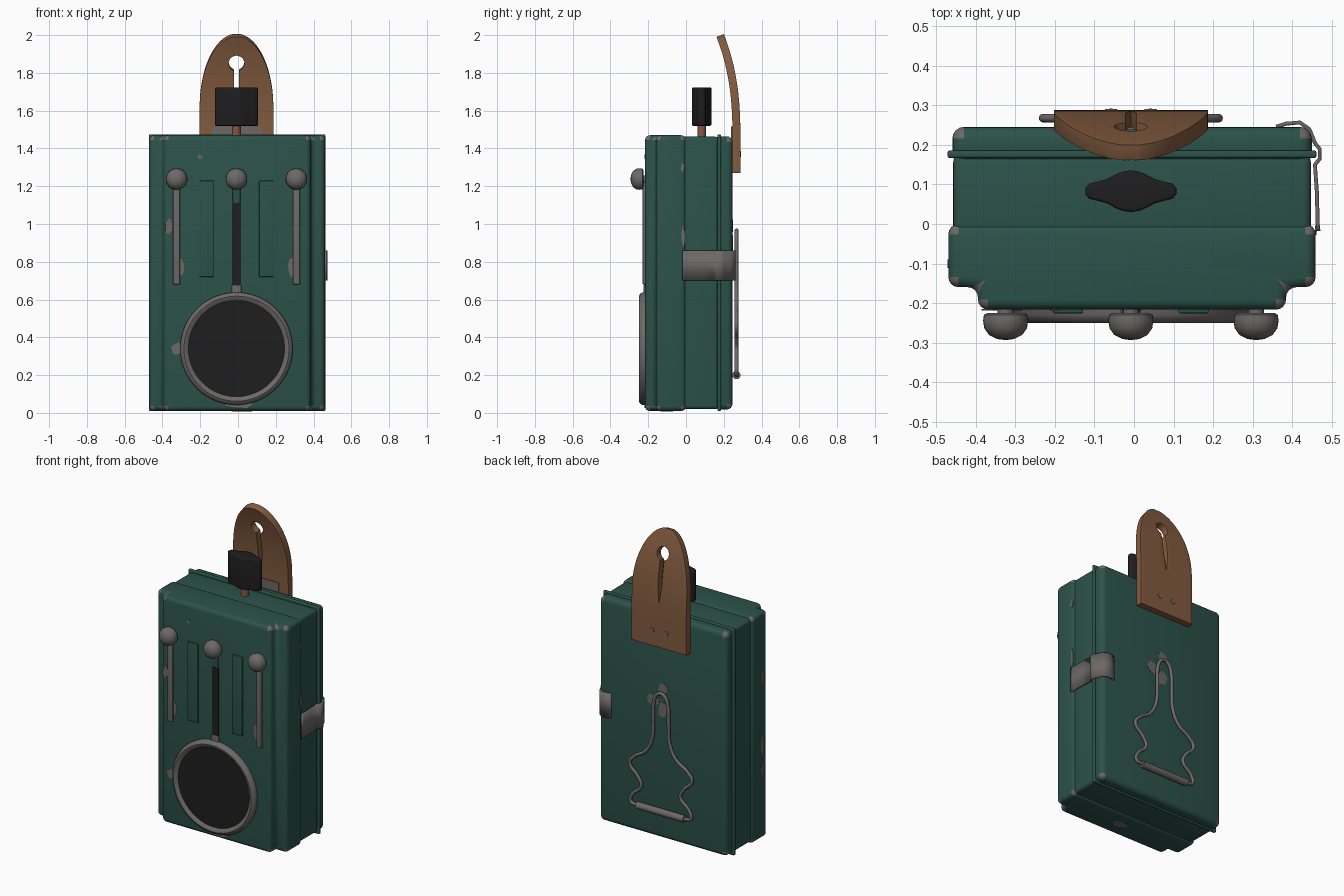
import bpy, bmesh, math, random
from mathutils import Vector

random.seed(4)
cube = bpy.data.objects.get("Cube")
if cube:
    bpy.data.objects.remove(cube, do_unlink=True)


def material(name, r, g, b):
    m = bpy.data.materials.new(name)
    m.use_nodes = True
    m.diffuse_color = (r, g, b, 1)
    m.node_tree.nodes["Principled BSDF"].inputs["Base Color"].default_value = (r, g, b, 1)
    m.node_tree.nodes["Principled BSDF"].inputs["Roughness"].default_value = 0.6
    return m


GREEN = material("green paint", 0.025, 0.085, 0.068)
METAL = material("bare metal", 0.15, 0.14, 0.135)
BLACK = material("black", 0.013, 0.013, 0.013)
LEATHER = material("brown leather", 0.225, 0.105, 0.05)
COPPER = material("copper", 0.25, 0.095, 0.05)
CX = -0.008   # centre line of the fittings
AXES = {"x": lambda a, b, h: (h, a, b),
        "y": lambda a, b, h: (a, h, b),
        "z": lambda a, b, h: (a, b, h)}


def finish(name, bm, mats, angle=40):
    bmesh.ops.recalc_face_normals(bm, faces=bm.faces)
    me = bpy.data.meshes.new(name)
    bm.to_mesh(me)
    bm.free()
    for m in mats:
        me.materials.append(m)
    for p in me.polygons:
        p.use_smooth = True
    me.set_sharp_from_angle(angle=math.radians(angle))
    ob = bpy.data.objects.new(name, me)
    bpy.context.collection.objects.link(ob)
    return ob


def prism(name, pts, axis, lo, hi, mat, bevel=0, worn=False):
    """Extrude a 2D outline along an axis, round its hard edges, bare its corners."""
    bm = bmesh.new()
    f = bm.faces.new([bm.verts.new(AXES[axis](a, b, lo)) for a, b in pts])
    new = bmesh.ops.extrude_face_region(bm, geom=[f])["geom"]
    shift = Vector(AXES[axis](0, 0, hi - lo))
    bmesh.ops.translate(bm, verts=[v for v in new if isinstance(v, bmesh.types.BMVert)], vec=shift)
    bmesh.ops.recalc_face_normals(bm, faces=bm.faces)
    if bevel:
        hard = [e for e in bm.edges if e.calc_face_angle(0) > 0.9]
        bmesh.ops.bevel(bm, geom=hard, offset=bevel, segments=4, profile=0.5,
                        affect="EDGES", clamp_overlap=True)
    bm.normal_update()
    if worn:
        for f in bm.faces:
            if min(abs(c) for c in f.normal) > 0.12:
                f.material_index = 1
    return finish(name, bm, [mat, METAL] if worn else [mat])


def rect(a0, a1, b0, b1):
    return [(a0, b0), (a1, b0), (a1, b1), (a0, b1)]


def lathe(name, profile, x, z, mat, steps=48):
    """Turn a (radius, y) profile about an axis along y."""
    bm = bmesh.new()
    vs = [bm.verts.new((x + r, y, z)) for r, y in profile]
    es = [bm.edges.new(p) for p in zip(vs, vs[1:])]
    bmesh.ops.spin(bm, geom=vs + es, cent=(x, 0, z), axis=(0, 1, 0),
                   angle=math.tau, steps=steps)
    bmesh.ops.remove_doubles(bm, verts=bm.verts, dist=0.0002)
    return finish(name, bm, [mat])


def tube(name, pts, radius, mat, smooth=True):
    cu = bpy.data.curves.new(name, "CURVE")
    cu.dimensions = "3D"
    cu.bevel_depth, cu.bevel_resolution, cu.resolution_u = radius, 4, 8
    cu.use_fill_caps = True
    sp = cu.splines.new("BEZIER" if smooth else "POLY")
    if smooth:
        sp.bezier_points.add(len(pts) - 1)
        for bp, p in zip(sp.bezier_points, pts):
            bp.co = p
            bp.handle_left_type = bp.handle_right_type = "AUTO"
    else:
        sp.points.add(len(pts) - 1)
        for q, p in zip(sp.points, pts):
            q.co = (*p, 1)
    cu.materials.append(mat)
    ob = bpy.data.objects.new(name, cu)
    bpy.context.collection.objects.link(ob)


def fleck(axis, a, b, ra, rb, h):
    """Thin irregular patch of bare metal."""
    pts = []
    for i in range(11):
        t, k = math.tau * i / 11, random.uniform(0.75, 1.15)
        pts.append((a + ra * k * math.cos(t), b + rb * k * math.sin(t)))
    prism("worn_patch", pts, axis, h - 0.002, h + 0.002, METAL)


# Case: stepped front shell, rear shell, thin rim and back lid
half = [(0.465, 0), (0.465, -0.16), (0.39, -0.16), (0.39, -0.217)]
outline = [(x - 0.005, y) for x, y in half] + [(-x - 0.005, y) for x, y in reversed(half)]
prism("front_shell", outline, "z", 0.01, 1.47, GREEN, 0.026, True)
prism("rear_shell", rect(-0.458, 0.448, -0.03, 0.175), "z", 0.02, 1.462, GREEN, 0.02)
prism("rim", rect(-0.472, 0.462, 0.01, 1.474), "y", 0.167, 0.186, GREEN, 0.006)
prism("back_lid", rect(-0.46, 0.45, 0.018, 1.464), "y", 0.15, 0.246, GREEN, 0.03, True)

# Lamp: metal ring and dark lens
lathe("lamp_ring", [(0.298, -0.205), (0.298, -0.23), (0.291, -0.243), (0.278, -0.25),
                    (0.264, -0.246), (0.252, -0.234), (0.252, -0.205)], CX, 0.34, METAL, 64)
lathe("lamp_lens", [(0, -0.236), (0.256, -0.236), (0.256, -0.21)], CX, 0.34, BLACK, 64)

# Sliders: knobs, side rails, centre slot and raised panels
knob = [(0, -0.294), (0.022, -0.291), (0.042, -0.281), (0.054, -0.264), (0.057, -0.245),
        (0.055, -0.23), (0.046, -0.225), (0.02, -0.225), (0.02, -0.2)]
for dx in (-0.317, 0, 0.317):
    lathe("slider_knob", knob, CX + dx, 1.238, METAL, 32)
    if dx:
        prism("slider_rail", rect(CX + dx - 0.018, CX + dx + 0.018, 0.68, 1.22),
              "y", -0.23, -0.2, METAL, 0.004)
        px = CX + dx / 2
        prism("front_panel", rect(px - 0.038, px + 0.038, 0.72, 1.23),
              "y", -0.226, -0.2, GREEN, 0.004)
prism("centre_slot", rect(CX - 0.023, CX + 0.023, 0.66, 1.11), "y", -0.222, -0.214, BLACK)
prism("slot_guide", rect(CX - 0.02, CX + 0.02, 1.11, 1.22), "y", -0.222, -0.2, GREEN, 0.004)
prism("slot_foot", rect(CX - 0.026, CX + 0.026, 0.62, 0.675), "y", -0.225, -0.2, METAL, 0.004)

# Top switch: lozenge grip on a copper stem
quad = [(0.115, 0.008), (0.106, 0.019), (0.085, 0.024), (0.06, 0.031),
        (0.038, 0.043), (0.02, 0.05), (0.006, 0.052)]
side = quad + [(-x, y) for x, y in reversed(quad)]
grip = [(CX + x, 0.083 + y) for x, y in side] + [(CX - x, 0.083 - y) for x, y in side]
prism("switch_grip", grip, "z", 1.52, 1.723, BLACK, 0.008)
tube("switch_stem", [(CX, 0.083, 1.44), (CX, 0.083, 1.53)], 0.023, COPPER, False)


# Leather tab: curved strap with rounded top and keyhole
def tab_row(z):
    outer = 0.195 * math.sqrt(max(0, 1 - (max(0, z - 1.62) / 0.38) ** 2))
    hole = math.sqrt(max(0, 0.042 ** 2 - (z - 1.855) ** 2))
    slot = 0.014 * min(1, (z - 1.55) / 0.12) if 1.55 < z < 1.855 else 0
    return max(hole, slot), outer, 0.267 - 0.087 * (max(0, z - 1.45) / 0.55) ** 2.5


bm = bmesh.new()
for s in (-1, 1):
    rows = []
    for i in range(81):
        z = 1.27 + 0.728 * math.sin(math.pi / 2 * i / 80)
        inner, outer, y = tab_row(z)
        rows.append([bm.verts.new((CX + s * (inner + (outer - inner) * t / 6), y, z))
                     for t in range(7)])
    for r0, r1 in zip(rows, rows[1:]):
        for t in range(6):
            bm.faces.new((r0[t], r0[t + 1], r1[t + 1], r1[t]))
bmesh.ops.remove_doubles(bm, verts=bm.verts, dist=0.0008)
tab = finish("leather_tab", bm, [LEATHER])
solid = tab.modifiers.new("thickness", "SOLIDIFY")
solid.thickness, solid.offset = 0.042, 0
round_edge = tab.modifiers.new("soft edge", "BEVEL")
round_edge.width, round_edge.segments, round_edge.angle_limit = 0.01, 3, math.radians(50)
prism("tab_plate", rect(CX - 0.13, CX + 0.13, 1.3, 1.515), "y", 0.239, 0.247, METAL)
for dx in (-0.05, 0.05):
    lathe("tab_rivet", [(0, 0.292), (0.015, 0.291), (0.019, 0.28)], CX + dx, 1.37, METAL, 16)

# Back clip: bent wire loop hinged on a short bar
leg = [(0.17, 0.2), (0.215, 0.215), (0.205, 0.26), (0.14, 0.335), (0.165, 0.39), (0.222, 0.46),
       (0.19, 0.51), (0.11, 0.565), (0.065, 0.65), (0.055, 0.78), (0.05, 0.9), (0.03, 0.95)]
loop = leg + [(0, 0.965)] + [(-x, z) for x, z in reversed(leg)]
tube("wire_clip", [(CX + x, 0.268, z) for x, z in loop], 0.011, METAL)
tube("clip_bar", [(CX - 0.17, 0.267, 0.2), (CX + 0.17, 0.267, 0.2)], 0.022, METAL, False)

# Side clasp: bent strip wrapping from the side onto the lid
path = [(0.36, 0.246), (0.385, 0.254), (0.42, 0.257), (0.444, 0.24), (0.458, 0.205),
        (0.47, 0.19), (0.47, 0.165), (0.458, 0.15), (0.463, 0.08), (0.465, 0), (0.467, -0.018)]
bm = bmesh.new()
pairs = [[bm.verts.new((x, y, z)) for z in (0.7, 0.86)] for x, y in path]
for p, q in zip(pairs, pairs[1:]):
    bm.faces.new((p[0], q[0], q[1], p[1]))
clasp = finish("side_clasp", bm, [METAL], 60)
solid = clasp.modifiers.new("thickness", "SOLIDIFY")
solid.thickness, solid.offset = 0.01, 0

# Worn paint on the front, sides, back and underside
for a, b, ra, rb in [(-0.365, 0.99, 0.02, 0.045), (-0.2, 1.355, 0.012, 0.014),
                     (0.285, 0.77, 0.02, 0.06), (-0.3, 0.77, 0.015, 0.045),
                     (-0.325, 0.34, 0.03, 0.035), (0.01, 0.045, 0.08, 0.018)]:
    fleck("y", a, b, ra, rb, -0.217)
for a, b, ra, rb in [(-0.01, 0.99, 0.04, 0.035), (0.06, 0.9, 0.04, 0.04),
                     (CX, 0.85, 0.035, 0.06)]:
    fleck("y", a, b, ra, rb, 0.246)
for y, z, rb in [(-0.014, 0.93, 0.06), (-0.016, 1.3, 0.025)]:
    fleck("x", y, z, 0.012, rb, 0.46)
for z, rb in [(0.45, 0.05), (0.62, 0.09), (1.05, 0.05)]:
    fleck("x", -0.1, z, 0.01, rb, -0.47)
fleck("z", 0.02, -0.1, 0.05, 0.03, 0.01)
